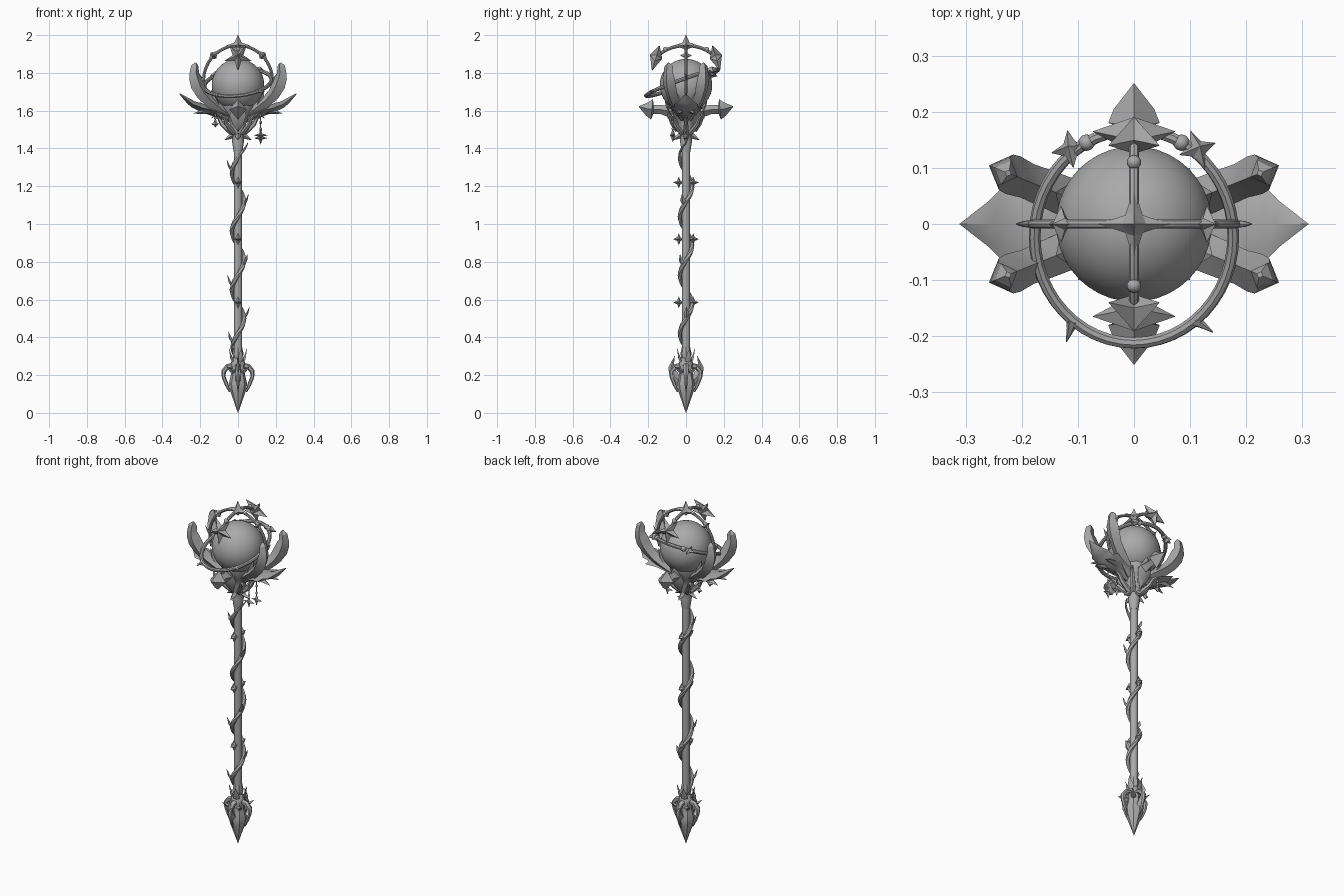
import bpy, bmesh
from math import sin, cos, pi, radians
from mathutils import Vector

if "Cube" in bpy.data.objects:
    bpy.data.objects.remove(bpy.data.objects["Cube"])

GREY = (0.40, 0.40, 0.40, 1)
metal = bpy.data.materials.new("plain_grey")
metal.use_nodes = True
metal.diffuse_color = GREY
metal.node_tree.nodes["Principled BSDF"].inputs["Base Color"].default_value = GREY


def finish(name, bm, angle=40):
    bmesh.ops.remove_doubles(bm, verts=bm.verts, dist=0.0002)
    bmesh.ops.recalc_face_normals(bm, faces=bm.faces)
    mesh = bpy.data.meshes.new(name)
    bm.to_mesh(mesh)
    bm.free()
    mesh.materials.append(metal)
    ob = bpy.data.objects.new(name, mesh)
    bpy.context.collection.objects.link(ob)
    bpy.ops.object.select_all(action='DESELECT')
    ob.select_set(True)
    bpy.context.view_layer.objects.active = ob
    bpy.ops.object.shade_smooth_by_angle(angle=radians(angle))
    return ob


def skin(name, rings, closed=False, angle=40):
    """Join equal rings of points into a surface."""
    bm = bmesh.new()
    vs = [[bm.verts.new(p) for p in ring] for ring in rings]
    n = len(vs[0])
    for i in range(len(vs) if closed else len(vs) - 1):
        a, b = vs[i], vs[(i + 1) % len(vs)]
        for j in range(n):
            k = (j + 1) % n
            bm.faces.new((a[j], a[k], b[k], b[j]))
    if not closed:
        bm.faces.new(vs[0])
        bm.faces.new(vs[-1])
    return finish(name, bm, angle)


def lathe(name, profile, sides=12):
    return skin(name, [[(r * cos(2 * pi * j / sides), r * sin(2 * pi * j / sides), z)
                        for j in range(sides)] for r, z in profile])


def sweep(name, pts, wide, thick, ref=None, sides=8, closed=False, angle=40):
    """Sweep an oval along a path; wide is measured along ref."""
    pts = [Vector(p) for p in pts]
    n, rings = len(pts), []
    for i, p in enumerate(pts):
        if closed:
            t = pts[(i + 1) % n] - pts[i - 1]
        else:
            t = pts[min(i + 1, n - 1)] - pts[max(i - 1, 0)]
        t.normalize()
        side = t.cross(Vector(ref)).normalized()
        up = side.cross(t)
        rings.append([p + side * thick[i] * cos(2 * pi * j / sides)
                      + up * wide[i] * sin(2 * pi * j / sides) for j in range(sides)])
    return skin(name, rings, closed, angle)


def arm(name, profile, azimuth, sides=4, angle=40):
    """Radial arm: rows of radius, height, half width, half thickness."""
    a = radians(azimuth)
    r, z, w, h = zip(*profile)
    pts = [(ri * cos(a), ri * sin(a), zi) for ri, zi in zip(r, z)]
    return sweep(name, pts, w, h, (-sin(a), cos(a), 0), sides, angle=angle)


def star(name, loc, normal, size, inner, points=4, depth=0.02, start=90):
    q = Vector(normal).to_track_quat('Z', 'Y')
    bm = bmesh.new()
    rim = []
    for i in range(points * 2):
        a = radians(start) + pi * i / points
        r = inner if i % 2 else size
        rim.append(bm.verts.new(Vector(loc) + q @ Vector((r * cos(a), r * sin(a), 0))))
    for s in (-depth, depth):
        tip = bm.verts.new(Vector(loc) + q @ Vector((0, 0, s)))
        for i, v in enumerate(rim):
            bm.faces.new((v, rim[(i + 1) % len(rim)], tip))
    return finish(name, bm, 20)


def ball(name, loc, radius, segments=10):
    bm = bmesh.new()
    bmesh.ops.create_uvsphere(bm, u_segments=segments, v_segments=segments // 2 + 1, radius=radius)
    bmesh.ops.translate(bm, verts=bm.verts, vec=loc)
    return finish(name, bm, 60)


# Shaft, cup and pointed foot
lathe("shaft", [(.022, .28), (.022, 1.46)], 10)
lathe("cup", [(.023, 1.38), (.032, 1.44), (.028, 1.47), (.045, 1.50), (.042, 1.53),
              (.06, 1.56), (.085, 1.60), (.09, 1.63), (.06, 1.63), (.01, 1.61)])
lathe("foot_point", [(.001, 0), (.018, .05), (.043, .12), (.048, .155), (.04, .19), (.034, .22),
                     (.042, .24), (.036, .27), (.024, .29), (.03, .31), (.022, .35)], 8)
for i in range(4):
    arm("foot_hook", [(.025, .25, .016, .016), (.055, .245, .018, .014), (.076, .22, .016, .013),
                      (.076, .19, .012, .01), (.06, .15, .008, .01), (.045, .11, .002, .003)], i * 90, 6)
    arm("foot_thorn", [(.03, .22, .014, .014), (.055, .225, .012, .01), (.085, .245, .001, .001)],
        45 + i * 90)
    arm("foot_leaf", [(.02, .25, .012, .006), (.037, .29, .018, .006), (.05, .34, .001, .001)],
        20 + i * 90)
for s in (-1, 1):
    arm("foot_fin", [(.03, .16, .012, .02), (.065, .20, .014, .025), (.08, .24, .01, .014),
                     (.06, .30, .001, .001)], s * 90)

# Climbing vine with leaves and buds
PITCH = .31


def vine_point(z, r=.032):
    a = -pi / 2 + 2 * pi * (z - 1.35) / PITCH
    return Vector((r * cos(a), r * sin(a), z))


zs = [.30 + 1.13 * i / 90 for i in range(91)]
grow = [.012 * min(1, .2 + 8 * (1.43 - z), .3 + 8 * (z - .30)) for z in zs]
sweep("vine", [vine_point(z, .032 + .02 * max(0, (z - 1.36) / .07)) for z in zs],
      grow, grow, (0, 0, 1), 6)
for z in (.37, .50, .67, .78, 1.10, 1.28):
    p = vine_point(z)
    out = Vector((p.x, p.y, 0)).normalized()
    pts = [p, p + out * .016 + Vector((0, 0, .025)), p + out * .028 + Vector((0, 0, .06))]
    sweep("vine_leaf", pts, [.007, .015, .001], [.006, .006, .001], (-out.y, out.x, 0), 4)
for z in (.585, .92, 1.22):
    for s in (-1, 1):
        star("vine_bud", (0, s * .038, z), (1, 0, 0), .031, .013, 4, .018)

# Glass orb
ball("orb", (0, 0, 1.735), .139, 40)

# Side leaves, front and back spearheads
for az in (0, 180):
    arm("side_leaf", [(.02, 1.56, .04, .03), (.08, 1.585, .06, .032), (.14, 1.605, .075, .03),
                      (.19, 1.615, .095, .022), (.20, 1.62, .06, .022), (.235, 1.632, .065, .018),
                      (.26, 1.65, .04, .015), (.31, 1.69, .001, .002)], az)
    for s in (-1, 1):
        arm("side_barb", [(.13, 1.60, .02, .015), (.19, 1.595, .016, .012), (.24, 1.585, .001, .001)],
            az + s * 10)
for az in (90, 270):
    arm("spear_arm", [(.02, 1.56, .035, .05), (.07, 1.595, .035, .035), (.13, 1.605, .022, .024),
                      (.172, 1.607, .022, .024), (.18, 1.607, .046, .055), (.205, 1.61, .036, .036),
                      (.25, 1.622, .001, .001)], az)
    arm("spear_shield", [(.05, 1.49, .002, .006), (.07, 1.53, .03, .012), (.085, 1.575, .045, .014),
                         (.095, 1.61, .03, .012), (.11, 1.66, .001, .002)], az)

# Four prongs holding the orb
for az in (22, 158, 202, 338):
    arm("prong", [(.05, 1.57, .025, .03), (.11, 1.61, .035, .03), (.165, 1.65, .034, .03),
                  (.205, 1.69, .032, .034), (.232, 1.735, .036, .038), (.246, 1.775, .034, .034),
                  (.25, 1.80, .026, .026), (.246, 1.835, .024, .022), (.242, 1.853, .006, .006)], az, 4, 30)
    arm("prong_thorn", [(.10, 1.60, .02, .015), (.135, 1.665, .022, .012), (.15, 1.71, .001, .001)], az)

# Curling hooks and small thorns beneath the cup
for az in (0, 45, 135, 180, 225, 315):
    arm("cup_hook", [(.03, 1.48, .016, .014), (.06, 1.505, .015, .013), (.085, 1.53, .013, .012),
                     (.10, 1.56, .011, .01), (.125, 1.575, .008, .008), (.14, 1.56, .001, .001)], az, 6)
for i in range(4):
    arm("collar_thorn", [(.02, 1.475, .014, .016), (.045, 1.46, .012, .012), (.07, 1.445, .001, .001)],
        i * 90)

# Hanging pendants
for x, y, z in ((.12, 0, 1.455), (.12, -.07, 1.47), (-.12, -.05, 1.53), (-.12, .05, 1.53)):
    sweep("pendant_chain", [(x, y, 1.60), (x, y, z)], [.003] * 2, [.003] * 2, (0, 1, 0), 5)
    for k in range(3):
        ball("pendant_bead", (x, y, 1.575 - k * (1.575 - z) / 3), .007, 8)
    star("pendant_star", (x, y, z), (0, 1, 0), .036 if x > 0 else .02, .012, 4, .014)


# Tilted ring around the orb
def ring_point(a, r=1):
    x, y = .177 * r * cos(a), -.022 + .19 * r * sin(a)
    return Vector((x, y, 1.755 + .36 * y + .1 * x))


sweep("ring", [ring_point(2 * pi * i / 48) for i in range(48)], [.0105] * 48, [.0105] * 48,
      (-.1, -.36, 1), 8, True)
for deg in (232, 308):
    a = radians(deg)
    sweep("ring_thorn", [ring_point(a), ring_point(a + .03, 1.08), ring_point(a + .06, 1.2)],
          [.012, .007, .001], [.012, .007, .001], (-.1, -.36, 1), 6)
for deg in (52, 128):
    p = ring_point(radians(deg), 1.04)
    star("ring_star", p, (p.x, p.y, .5), .036, .016, 4, .02, 60)
    ball("ring_pearl", ring_point(radians(90 + (deg - 90) * .75)), .015)

# Two crossing arches over the orb, with stars
arc = [radians(-22 + 224 * i / 40) for i in range(41)]
sweep("wide_arch", [(.182 * cos(a), 0, 1.76 + .185 * sin(a)) for a in arc],
      [.008] * 41, [.008] * 41, (0, 1, 0), 8)
arc = [radians(35 + 110 * i / 24) for i in range(25)]
sweep("short_arch", [(0, .19 * cos(a), 1.80 + .145 * sin(a)) for a in arc],
      [.009] * 25, [.009] * 25, (1, 0, 0), 8)
for s in (-1, 1):
    star("arch_star", (0, s * .158, 1.885), (0, s, .3), .078, .03, 5, .034, 270)
    ball("arch_pearl", (0, s * .11, 1.925), .013)
    star("arch_bud", (s * .13, 0, 1.892), (s, 0, 1), .033, .014, 4, .022)
    sweep("arch_thorn", [(s * .18, 0, 1.76), (s * .195, 0, 1.775), (s * .21, 0, 1.80)],
          [.008, .006, .001], [.01, .006, .001], (0, 1, 0), 6)

# Crowning point
star("crown_cross", (0, 0, 1.945), (0, 0, 1), .065, .022, 4, .022)
lathe("crown_point", [(.001, 1.915), (.02, 1.935), (.03, 1.948), (.017, 1.965), (.001, 2.0)], 4)
